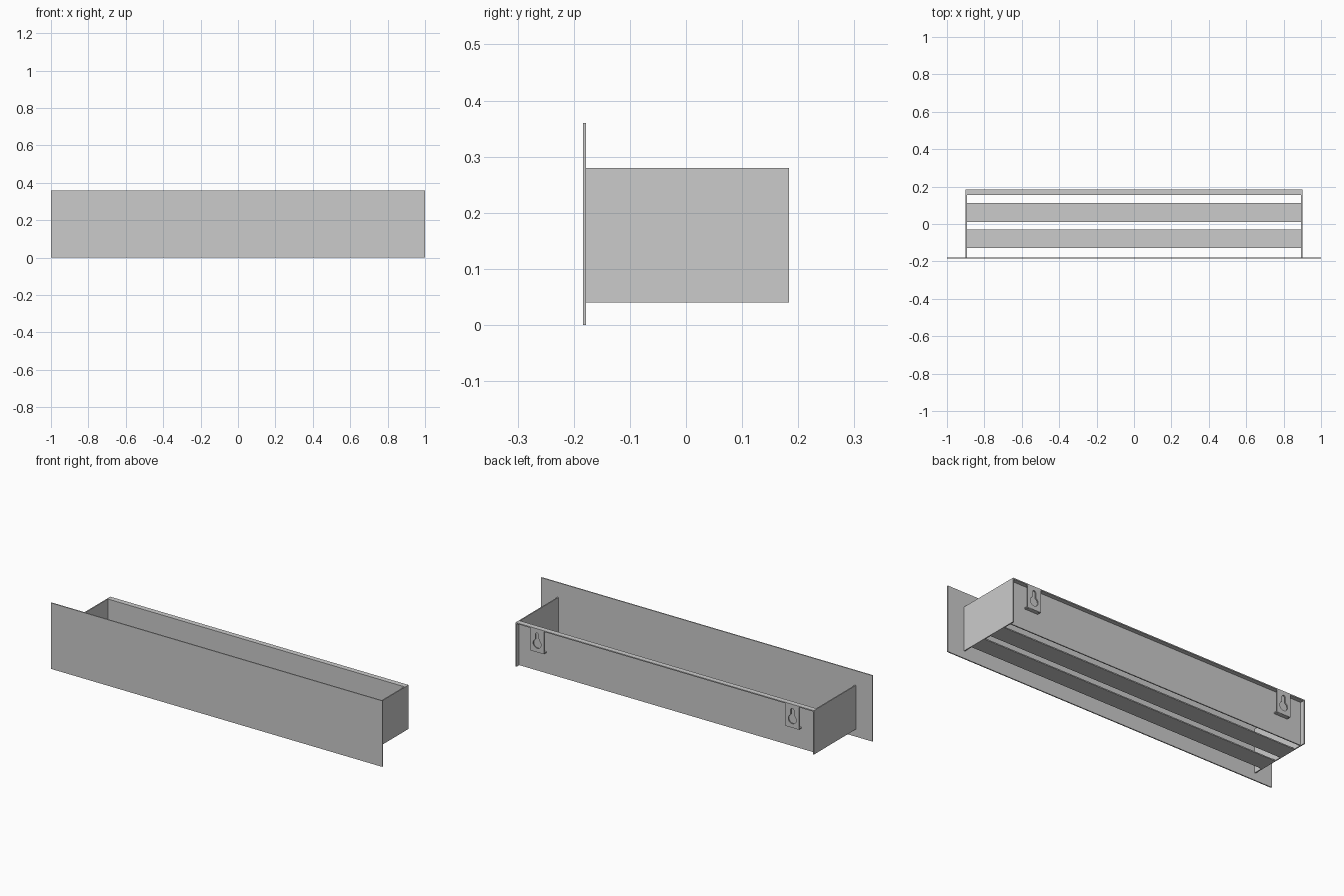
import bpy, math

if "Cube" in bpy.data.objects:
    bpy.data.objects.remove(bpy.data.objects["Cube"])

T = 0.006  # sheet thickness


def box(name, x, y, z):
    """Box from (min, max) ranges."""
    bpy.ops.mesh.primitive_cube_add(size=1, location=[sum(r) / 2 for r in (x, y, z)])
    ob = bpy.context.object
    ob.name = name
    ob.scale = [r[1] - r[0] for r in (x, y, z)]
    bpy.ops.object.transform_apply(location=False, rotation=False, scale=True)
    return ob


def plate(name, outlines, y):
    """Upright sheet from x-z outlines; inner outlines become holes."""
    cu = bpy.data.curves.new(name, 'CURVE')
    cu.dimensions, cu.fill_mode, cu.extrude = '2D', 'BOTH', T / 2
    for pts in outlines:
        sp = cu.splines.new('POLY')
        sp.points.add(len(pts) - 1)
        for p, (a, b) in zip(sp.points, pts):
            p.co = (a, b, 0, 1)
        sp.use_cyclic_u = True
    ob = bpy.data.objects.new(name, cu)
    bpy.context.collection.objects.link(ob)
    ob.location.y = y
    ob.rotation_euler.x = math.pi / 2
    bpy.ops.object.select_all(action='DESELECT')
    ob.select_set(True)
    bpy.context.view_layer.objects.active = ob
    bpy.ops.object.convert(target='MESH')
    return bpy.context.object


def arc(cx, cz, r, a0, a1, n):
    return [(cx + r * math.cos(math.radians(a0 + (a1 - a0) * i / n)),
             cz + r * math.sin(math.radians(a0 + (a1 - a0) * i / n))) for i in range(n + 1)]


BACK, INNER = 0.184, 0.9 - T

# Front panel, wider and taller than the box
box("front_panel", (-1, 1), (-0.184, -0.178), (0, 0.36))

# Recessed back panel with a top flange reaching the wall
box("back_panel", (-INNER, INNER), (0.155, 0.155 + T), (0.04, 0.28 - T))
box("back_flange", (-INNER, INNER), (0.155, BACK), (0.28 - T, 0.28))

# Floor slats
for i, y in enumerate([(-0.128, -0.03), (0.01, 0.113)]):
    box(f"floor_slat_{i + 1}", (-INNER, INNER), y, (0.04, 0.04 + T))

for side, s in (("left", -1), ("right", 1)):
    # Side panel
    box(f"side_panel_{side}", sorted((s * INNER, s * 0.9)), (-0.178, BACK), (0.04, 0.28))

    # Hanging bracket: keyhole plate and bottom return
    c, w, zb = s * 0.77, 0.041, 0.152
    rim = [(c - w, zb), (c + w, zb), (c + w, 0.28 - T), (c - w, 0.28 - T)]
    keyhole = arc(c, 0.198, 0.024, 115, 425, 20) + arc(c, 0.247, 0.0101, 0, 180, 8)
    plate(f"hanger_plate_{side}", [rim, keyhole], BACK - T / 2)
    box(f"hanger_return_{side}", (c - w, c + w), (0.155 + T, BACK - T), (zb, zb + T))
